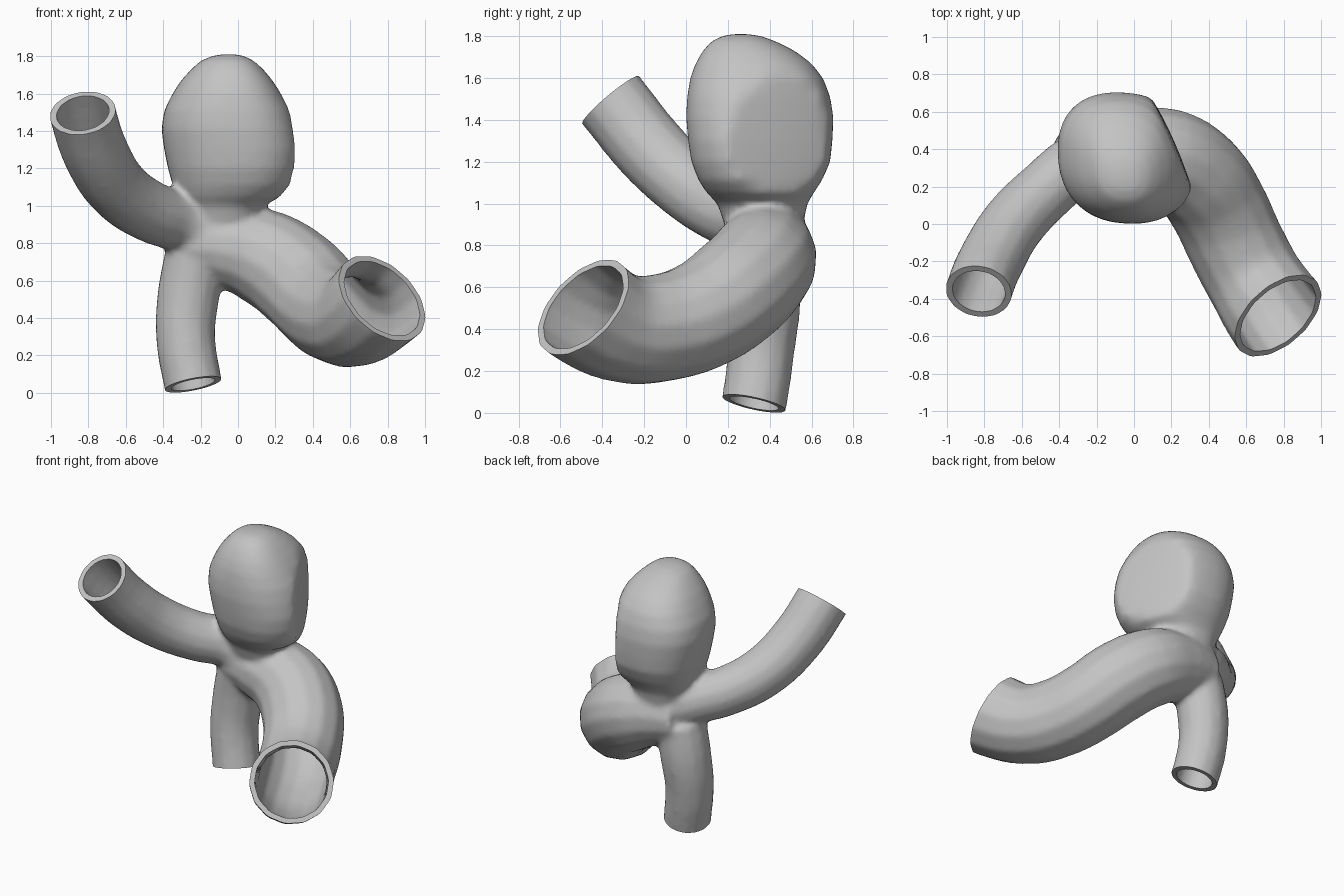
import bpy, bmesh, math
from mathutils import Vector

if "Cube" in bpy.data.objects:
    bpy.data.objects.remove(bpy.data.objects["Cube"], do_unlink=True)

WALL = 0.035

# Each branch: cut direction, then (x, y, z, radius) from the open end inwards
BRANCHES = {
    "upper_branch": ((-0.14, -0.64, 0.76), [
        (-0.83, -0.36, 1.495, 0.18), (-0.75, -0.17, 1.26, 0.178), (-0.63, 0.02, 1.08, 0.172),
        (-0.46, 0.19, 0.965, 0.165), (-0.3, 0.32, 0.91, 0.165), (-0.12, 0.37, 0.82, 0.17)]),
    "lower_branch": ((0.2, -0.22, -1), [
        (-0.24, 0.325, 0.045, 0.157), (-0.28, 0.36, 0.3, 0.16),
        (-0.265, 0.38, 0.52, 0.168), (-0.22, 0.375, 0.75, 0.17)]),
    "main_vessel": ((0.55, -0.62, 0.57), [
        (0.77, -0.49, 0.505, 0.28), (0.645, -0.3, 0.405, 0.262), (0.54, -0.1, 0.41, 0.262),
        (0.45, 0.09, 0.475, 0.265), (0.34, 0.25, 0.59, 0.27), (0.17, 0.36, 0.71, 0.262),
        (-0.06, 0.38, 0.785, 0.23), (-0.26, 0.38, 0.8, 0.185)]),
}
# Bulge outline: height, x range, y range
BULGE = [
    (0.85, -0.25, 0.08, 0.2, 0.55), (1.0, -0.3, 0.14, 0.15, 0.58), (1.05, -0.33, 0.23, 0.1, 0.61),
    (1.11, -0.35, 0.29, 0.06, 0.65), (1.2, -0.375, 0.32, 0.025, 0.69), (1.3, -0.395, 0.33, 0.01, 0.7),
    (1.41, -0.41, 0.31, 0.0, 0.705), (1.51, -0.395, 0.28, 0.005, 0.69),
    (1.6, -0.35, 0.23, 0.02, 0.655), (1.67, -0.305, 0.185, 0.045, 0.6), (1.73, -0.25, 0.135, 0.08, 0.52),
    (1.775, -0.2, 0.085, 0.12, 0.43), (1.8, -0.14, 0.035, 0.17, 0.36), (1.81, -0.09, -0.01, 0.22, 0.3)]


def add_tube(bm, path, direction, shrink, extend):
    """Sweep a round section along a smooth path, prolonged past its open end."""
    n = Vector(direction).normalized()
    tip = Vector(path[0][:3]) + n * extend
    points = [(*tip, path[0][3])] + path
    curve = bpy.data.curves.new("path", "CURVE")
    curve.dimensions = "3D"
    curve.bevel_depth = 1
    curve.bevel_resolution = 5
    curve.resolution_u = 6
    curve.use_fill_caps = True
    spline = curve.splines.new("BEZIER")
    spline.bezier_points.add(len(points) - 1)
    for bp, (x, y, z, r) in zip(spline.bezier_points, points):
        bp.co = (x, y, z)
        bp.radius = r - shrink
        bp.handle_left_type = bp.handle_right_type = "AUTO"
    obj = bpy.data.objects.new("path", curve)
    bpy.context.collection.objects.link(obj)
    bpy.context.view_layer.update()
    bm.from_mesh(obj.to_mesh())
    obj.to_mesh_clear()
    bpy.data.objects.remove(obj, do_unlink=True)


def bulge_section(angle):
    """Unit rounded square, a little skewed."""
    def power(v):
        return math.copysign(abs(v) ** (2 / 2.3), v)
    return power(math.cos(angle)), power(math.sin(angle - 0.1))


def add_bulge(bm, shrink, sides=40):
    """Loft the section through the bulge outline, with one flattened shoulder."""
    flat = Vector((0.912, 0.409, 0))
    section = [bulge_section(math.tau * i / sides) for i in range(sides)]
    rings = []
    for z, x0, x1, y0, y1 in BULGE:
        cx, cy = (x0 + x1) / 2, (y0 + y1) / 2
        rx, ry = max((x1 - x0) / 2 - shrink, 0.01), max((y1 - y0) / 2 - shrink, 0.01)
        ring = []
        for u, v in section:
            p = Vector((cx + rx * u, cy + ry * v, z - shrink if z > 1.5 else z))
            p -= flat * 0.85 * max(p.dot(flat) - 0.36 + shrink, 0)
            ring.append(bm.verts.new(p))
        rings.append(ring)
    for low, high in zip(rings, rings[1:]):
        for i in range(sides):
            j = (i + 1) % sides
            bm.faces.new((low[i], low[j], high[j], high[i]))
    bm.faces.new(rings[0][::-1])
    bm.faces.new(rings[-1])


def make_object(name, bm):
    mesh = bpy.data.meshes.new(name)
    bm.to_mesh(mesh)
    bm.free()
    obj = bpy.data.objects.new(name, mesh)
    bpy.context.collection.objects.link(obj)
    return obj


def make_body(name, shrink, extend, softness):
    """Fuse all the branches and the bulge into one smooth skin."""
    bm = bmesh.new()
    for direction, path in BRANCHES.values():
        add_tube(bm, path, direction, shrink, extend)
    add_bulge(bm, shrink)
    bmesh.ops.remove_doubles(bm, verts=bm.verts, dist=0.0001)
    obj = make_object(name, bm)
    remesh = obj.modifiers.new("fuse", "REMESH")
    remesh.mode = "VOXEL"
    remesh.voxel_size = 0.02
    smooth = obj.modifiers.new("soften", "SMOOTH")
    smooth.factor = 0.5
    smooth.iterations = softness
    return obj


def make_end_cutter(name, path, direction):
    """A drum that trims a branch flat at its open end."""
    bm = bmesh.new()
    bmesh.ops.create_cone(bm, cap_ends=True, segments=24, radius1=0.4, radius2=0.4, depth=0.4)
    n = Vector(direction).normalized()
    obj = make_object(name, bm)
    obj.rotation_euler = n.to_track_quat("Z", "Y").to_euler()
    obj.location = Vector(path[0][:3]) + n * 0.2
    return obj


# Vessel wall, its hollow inside and the three end trims
vessel = make_body("vessel_wall", 0, 0.12, 6)
cutters = [make_body("hollow", WALL, 0.25, 4)]
cutters += [make_end_cutter(name + "_trim", path, d) for name, (d, path) in BRANCHES.items()]
for cutter in cutters:
    cutter.hide_render = True
    cut = vessel.modifiers.new("cut", "BOOLEAN")
    cut.operation = "DIFFERENCE"
    cut.solver = "EXACT"
    cut.object = cutter

bpy.ops.object.select_all(action="DESELECT")
vessel.select_set(True)
bpy.context.view_layer.objects.active = vessel
bpy.ops.object.convert(target="MESH")
for cutter in cutters:
    bpy.data.objects.remove(cutter, do_unlink=True)

# Single plain grey
grey = bpy.data.materials.new("light_grey")
grey.use_nodes = True
grey.diffuse_color = (0.55, 0.55, 0.55, 1)
grey.node_tree.nodes["Principled BSDF"].inputs["Base Color"].default_value = (0.55, 0.55, 0.55, 1)
vessel.data.materials.clear()
vessel.data.materials.append(grey)
for face in vessel.data.polygons:
    face.material_index = 0
bpy.ops.object.shade_smooth_by_angle(angle=math.radians(55))
